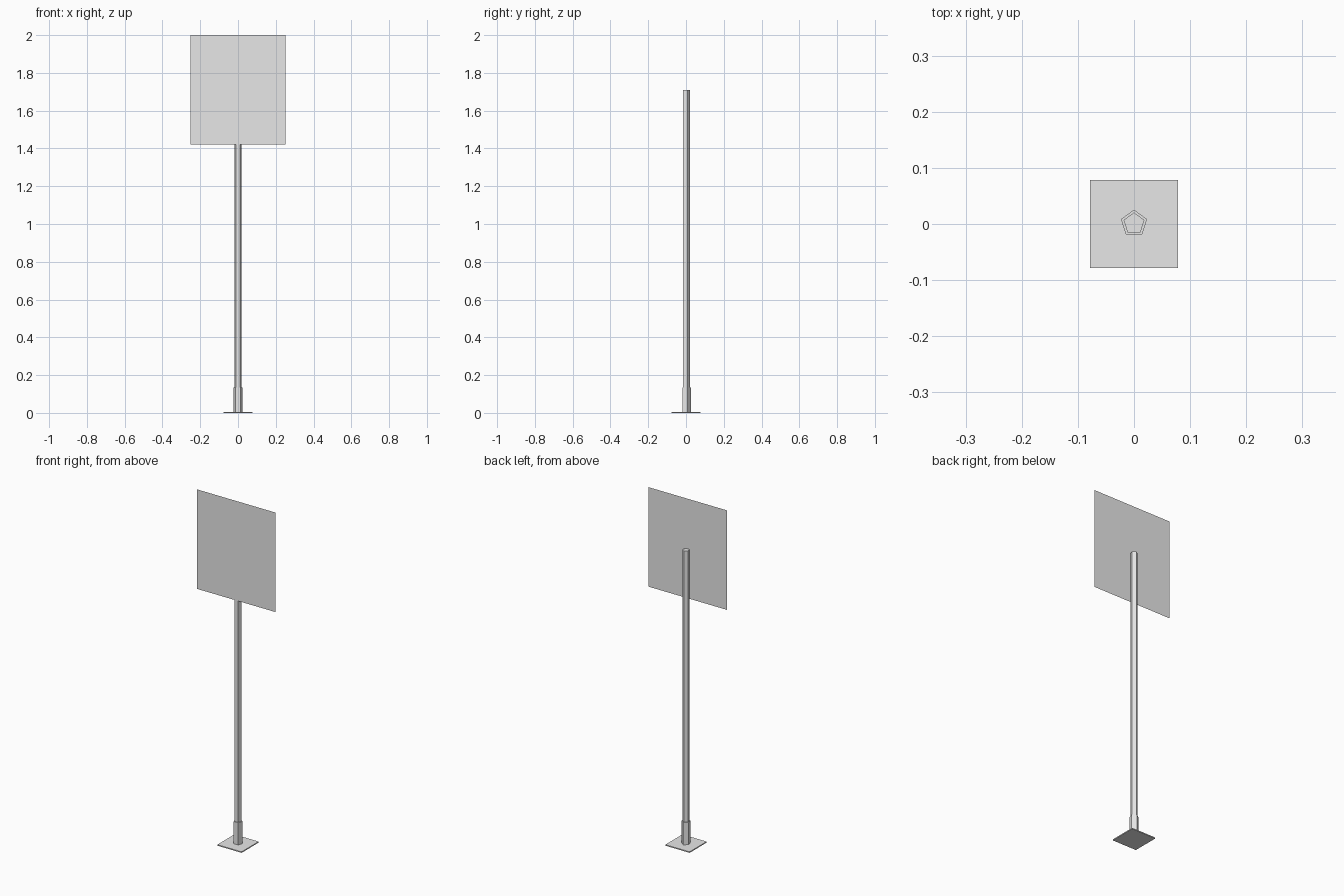
import bpy
import math

cube = bpy.data.objects.get("Cube")
if cube:
    bpy.data.objects.remove(cube, do_unlink=True)

# Single grey for the whole sign
grey = bpy.data.materials.new("light_grey")
grey.use_nodes = True
colour = (0.8, 0.8, 0.8, 1)
grey.diffuse_color = colour
grey.node_tree.nodes["Principled BSDF"].inputs["Base Color"].default_value = colour


def finish(name):
    obj = bpy.context.object
    obj.name = name
    obj.data.materials.append(grey)
    return obj


def pentagon_tube(name, radius, bottom, top):
    """Flat-faced five-sided post with a corner towards the back."""
    bpy.ops.mesh.primitive_cylinder_add(
        vertices=5, radius=radius, depth=top - bottom,
        location=(0, 0.001, (top + bottom) / 2))
    obj = finish(name)
    # Turn the mesh so its rearmost corner lies on the centre line
    corner = max(obj.data.vertices, key=lambda v: v.co.y).co
    obj.rotation_euler.z = math.pi / 2 - math.atan2(corner.y, corner.x)
    return obj


# Square foot plate
bpy.ops.mesh.primitive_cube_add(size=1, location=(0, 0, 0.003))
finish("base_plate").scale = (0.156, 0.156, 0.006)

# Post and the thicker collar around its foot
pentagon_tube("collar", 0.0245, 0.006, 0.135)
pentagon_tube("post", 0.0195, 0.006, 1.71)

# Paper-thin sign panel on the front of the post
bpy.ops.mesh.primitive_plane_add(
    size=1, location=(0, -0.0165, 1.711), rotation=(math.pi / 2, 0, 0))
finish("sign_panel").scale = (0.504, 0.578, 1)
